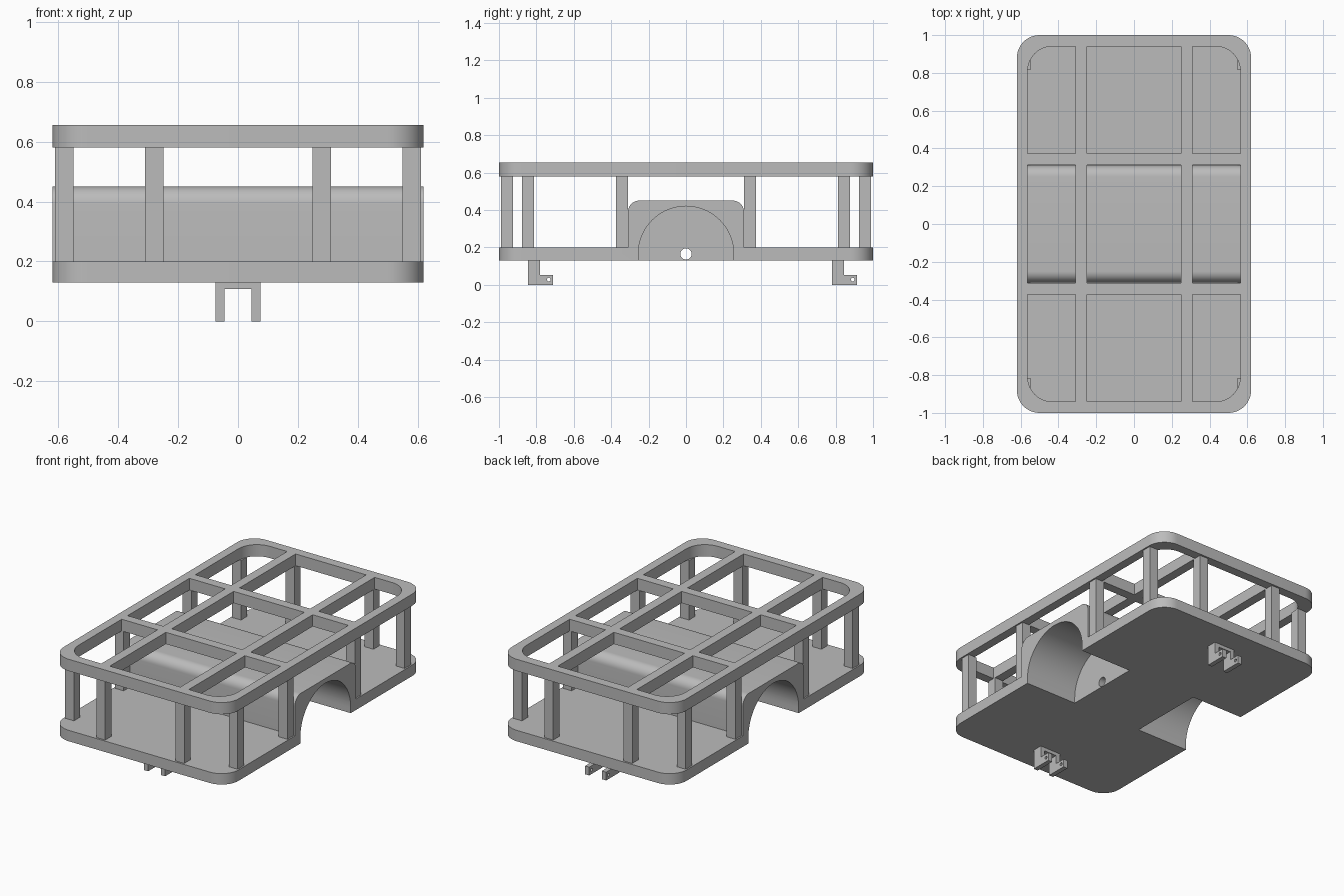
import bpy, bmesh, math
from mathutils import Vector

cube = bpy.data.objects.get("Cube")
if cube:
    bpy.data.objects.remove(cube, do_unlink=True)

grey = bpy.data.materials.new("grey_metal")
grey.use_nodes = True
COLOUR = (0.5, 0.5, 0.5, 1)
grey.diffuse_color = COLOUR
grey.node_tree.nodes["Principled BSDF"].inputs["Base Color"].default_value = COLOUR


def prism(name, points, low, high, axis="z"):
    """Extrude a 2D outline along z (outline in x, y) or x (outline in y, z)."""
    place = (lambda p, h: (p[0], p[1], h)) if axis == "z" else (lambda p, h: (h, p[0], p[1]))
    bm = bmesh.new()
    face = bm.faces.new([bm.verts.new(place(p, low)) for p in points])
    new = bmesh.ops.extrude_face_region(bm, geom=[face])["geom"]
    step = Vector(place((0, 0), high - low))
    bmesh.ops.translate(bm, vec=step, verts=[v for v in new if isinstance(v, bmesh.types.BMVert)])
    bmesh.ops.recalc_face_normals(bm, faces=bm.faces)
    mesh = bpy.data.meshes.new(name)
    bm.to_mesh(mesh)
    bm.free()
    mesh.materials.append(grey)
    obj = bpy.data.objects.new(name, mesh)
    bpy.context.collection.objects.link(obj)
    return obj


def box(name, x0, x1, y0, y1, z0, z1):
    return prism(name, [(x0, y0), (x1, y0), (x1, y1), (x0, y1)], z0, z1)


def arc(cx, cy, r, start, end, steps):
    angles = [math.radians(start + (end - start) * i / steps) for i in range(steps + 1)]
    return [(cx + r * math.cos(a), cy + r * math.sin(a)) for a in angles]


def circle(cx, cy, r, steps):
    return arc(cx, cy, r, 0, 360, steps)[:-1]


def rounded_rect(hx, hy, r):
    points = []
    for i, (sx, sy) in enumerate([(1, 1), (-1, 1), (-1, -1), (1, -1)]):
        points += arc(sx * (hx - r), sy * (hy - r), r, 90 * i, 90 * i + 90, 12)
    return points


def combine(obj, other, operation):
    """Apply a boolean and remove the helper."""
    mod = obj.modifiers.new(operation, "BOOLEAN")
    mod.operation, mod.solver, mod.object = operation, "EXACT", other
    select(obj)
    bpy.ops.object.modifier_apply(modifier=mod.name)
    bpy.data.objects.remove(other, do_unlink=True)


def select(obj):
    bpy.ops.object.select_all(action="DESELECT")
    obj.select_set(True)
    bpy.context.view_layer.objects.active = obj


def smooth(obj):
    select(obj)
    bpy.ops.object.shade_smooth_by_angle(angle=math.radians(30))


HX, HY = 0.62, 1.0
FLOOR, DECK, RAIL, TOP = 0.13, 0.2, 0.58, 0.655
AXLE = 0.165

# Deck with the wheel housing across it
body = prism("deck_and_wheel_housing", rounded_rect(HX, HY, 0.12), FLOOR, DECK)
profile = [(-0.31, AXLE), (0.31, AXLE)]
profile += arc(0.25, 0.39, 0.06, 0, 90, 10) + arc(-0.25, 0.39, 0.06, 90, 180, 10)
combine(body, prism("housing", profile, -HX, HX, "x"), "UNION")

# Wheel arches on both sides, and the axle hole
for low, high in ((0.25, 0.8), (-0.8, -0.25)):
    arch = [(-0.255, 0)] + [(0.255, 0)] + arc(0, AXLE, 0.255, 0, 180, 40)
    combine(body, prism("arch_cutter", arch, low, high, "x"), "DIFFERENCE")
combine(body, prism("axle_cutter", circle(0, AXLE, 0.03, 24), -0.7, 0.7, "x"), "DIFFERENCE")
smooth(body)

# Top rail ring
IX, IY = 0.563, 0.94
ring = prism("top_rail", rounded_rect(HX, HY, 0.12), RAIL, TOP)
combine(ring, prism("ring_cutter", rounded_rect(IX, IY, 0.13), 0.5, 0.8), "DIFFERENCE")
smooth(ring)

# Roof bars: two long ones, with cross bars fitted between them
for side, s in (("left", 1), ("right", -1)):
    a, b = sorted((s * 0.25, s * 0.31))
    box(f"{side}_long_bar", a, b, -IY, IY, RAIL, TOP)
for end, s in (("back", 1), ("front", -1)):
    a, b = sorted((s * 0.313, s * 0.373))
    for i, (x0, x1) in enumerate(((-IX, -0.31), (-0.25, 0.25), (0.31, IX))):
        box(f"{end}_cross_bar_{i + 1}", x0, x1, a, b, RAIL, TOP)

# Upright posts
for side, sx in (("left", 1), ("right", -1)):
    for end, sy in (("back", 1), ("front", -1)):
        spots = (("end", 0.28, 0.957), ("corner", 0.58, 0.845), ("middle", 0.58, 0.342))
        for label, x, y in spots:
            x, y, h = x * sx, y * sy, 0.031
            box(f"{side}_{end}_{label}_post", x - h, x + h, y - h, y + h, DECK, RAIL)

# Hitch brackets under the deck: two L-shaped cheeks and a bridge
for end, y in (("front", -0.845), ("back", 0.78)):
    cheek = [(y, 0), (y + 0.135, 0), (y + 0.135, 0.053), (y + 0.065, 0.053),
             (y + 0.065, FLOOR), (y, FLOOR)]
    for side, x in (("left", 0.045), ("right", -0.075)):
        plate = prism(f"{end}_{side}_hitch_cheek", cheek, x, x + 0.03, "x")
        pin = prism("pin_cutter", circle(y + 0.112, 0.028, 0.01, 16), x - 0.1, x + 0.1, "x")
        combine(plate, pin, "DIFFERENCE")
        smooth(plate)
    box(f"{end}_hitch_bridge", -0.045, 0.045, y, y + 0.065, 0.108, FLOOR)
